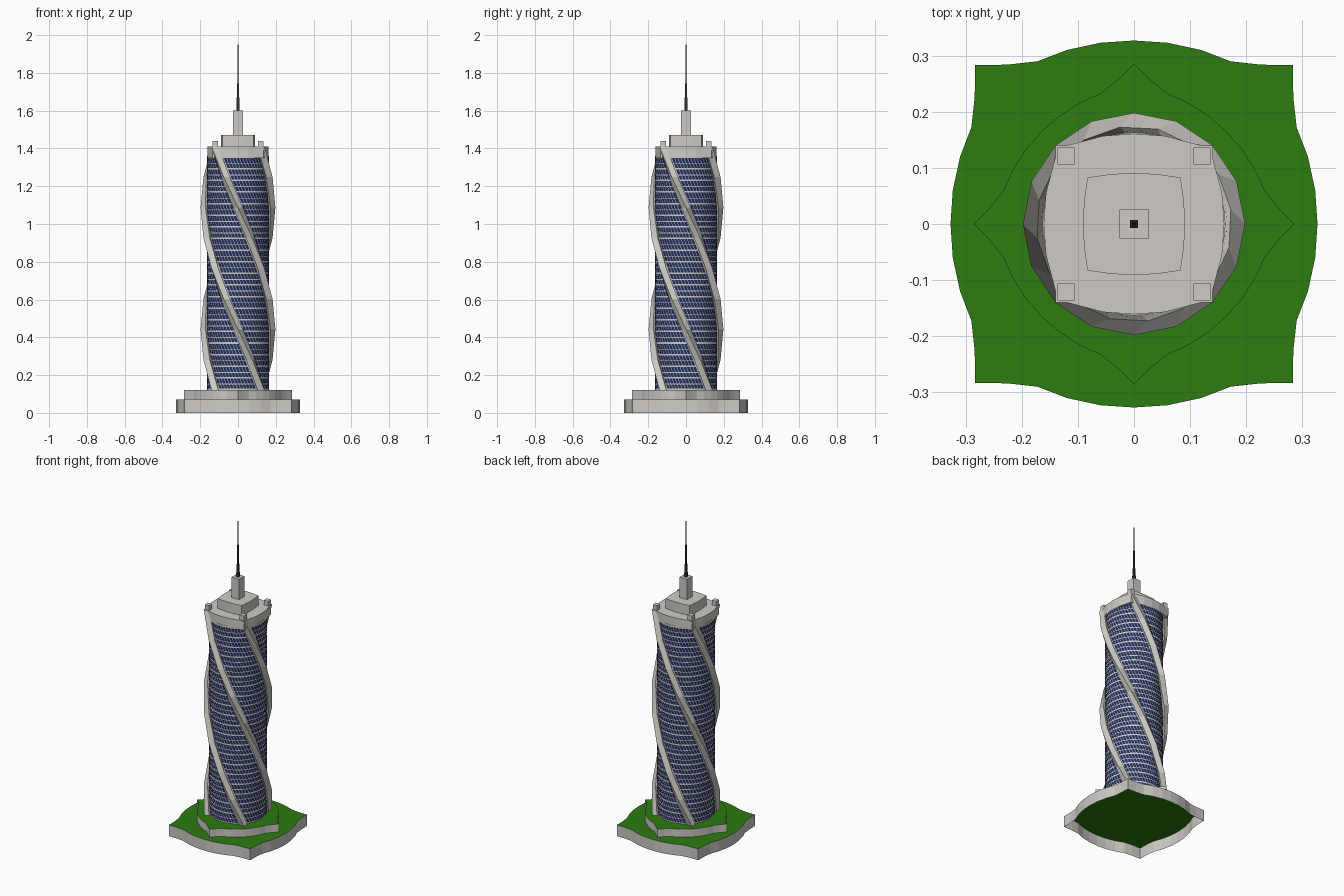
import bpy
import bmesh
from math import sin, cos, pi, radians
from mathutils import Matrix, Vector

if "Cube" in bpy.data.objects:
    bpy.data.objects.remove(bpy.data.objects["Cube"], do_unlink=True)


def material(name, rgb):
    m = bpy.data.materials.new(name)
    m.use_nodes = True
    m.diffuse_color = (*rgb, 1)
    m.node_tree.nodes["Principled BSDF"].inputs["Base Color"].default_value = (*rgb, 1)
    return m


stone = material("pale stone", (0.62, 0.60, 0.56))
grass = material("lawn green", (0.025, 0.20, 0.005))
glass = material("navy glass", (0.015, 0.027, 0.11))
metal = material("dark metal", (0.03, 0.03, 0.035))

Z0, Z1 = 0.12, 1.41      # twisting part of the tower


def twist(z):
    """Half a turn, clockwise from above, over the tower height."""
    return -pi * (z - Z0) / (Z1 - Z0)


def finish(name, bm, *mats):
    me = bpy.data.meshes.new(name)
    bm.to_mesh(me)
    bm.free()
    for m in mats:
        me.materials.append(m)
    ob = bpy.data.objects.new(name, me)
    bpy.context.collection.objects.link(ob)
    return ob


def loft(name, rings, mats, top=True, bottom=True, top_index=0):
    """Skin a list of equal rings, given from the bottom up."""
    bm = bmesh.new()
    vs = [[bm.verts.new(p) for p in ring] for ring in rings]
    n = len(vs[0])
    for a, b in zip(vs, vs[1:]):
        for i in range(n):
            j = (i + 1) % n
            bm.faces.new((a[i], a[j], b[j], b[i]))
    if top:
        bm.faces.new(vs[-1]).material_index = top_index
    if bottom:
        bm.faces.new(vs[0][::-1])
    return finish(name, bm, *mats)


def four_sided(side, scale=1.0, turn=0.0):
    """Repeat one side, from its middle to its corner, mirrored and turned."""
    full = [(-x, y) for x, y in side[:0:-1]] + side[:-1]
    pts = []
    for k in range(4):
        rot = Matrix.Rotation(turn - k * pi / 2, 2)
        pts += [rot @ Vector(p) * scale for p in full]
    return pts[::-1]


def prism(name, plan, z0, z1, mats, **kw):
    return loft(name, [[(x, y, z) for x, y in plan] for z in (z0, z1)], mats, **kw)


def square(h, cx=0.0, cy=0.0):
    return [(cx - h, cy - h), (cx + h, cy - h), (cx + h, cy + h), (cx - h, cy + h)]


# Two planted podium tiers with open undersides
podium = [(0, .327), (.06, .323), (.12, .31), (.172, .29), (.225, .284), (.283, .283)]
prism("podium_lower", four_sided(podium), 0, 0.07, (stone, grass),
      bottom=False, top_index=1)
prism("podium_upper", four_sided(podium, 0.7125, pi / 4), 0.07, Z0, (stone, grass),
      bottom=False, top_index=1)

# Round tower core
R, SIDES = 0.163, 48
core_plan = [(R * cos(2 * pi * i / SIDES), R * sin(2 * pi * i / SIDES)) for i in range(SIDES)]
prism("tower_core", core_plan, Z0, 1.36, (stone,))

# Glass panes in leaning columns, two rows to a floor
FLOORS, COLUMNS = 20, 12
floor_h = (1.35 - Z0) / FLOORS
step = radians(72) / COLUMNS
bm = bmesh.new()
for f in range(FLOORS):
    base = Z0 + f * floor_h
    half = floor_h / 2
    for low, high in ((base + 0.008, base + half), (base + half + 0.004, base + floor_h)):
        for side in range(4):
            for c in range(COLUMNS):
                a0 = side * pi / 2 - radians(36) + c * step + step * 0.08
                a1 = a0 + step * 0.84
                corners = ((a0, low), (a1, low), (a1, high), (a0, high))
                bm.faces.new([bm.verts.new(((R + .002) * cos(a + twist(z)),
                                            (R + .002) * sin(a + twist(z)), z))
                              for a, z in corners])
finish("window_panes", bm, glass)

# Four twisting corner ribs, each ending in a short post
SEGMENTS = 8
for k in range(4):
    rings = []
    for s in range(SEGMENTS + 1):
        z = Z0 + (Z1 - Z0) * s / SEGMENTS
        rot = Matrix.Rotation(twist(z) + k * pi / 2, 2)
        rings.append([(*(rot @ Vector(p)), z) for p in square(0.018, 0.122, 0.122)])
    loft(f"corner_rib_{k + 1}", rings, (stone,))
    centre = Matrix.Rotation(k * pi / 2, 2) @ Vector((0.121, 0.121))
    prism(f"roof_post_{k + 1}", square(0.015, *centre), Z1, 1.44, (stone,))

# Crown band, setback storey and mast base
crown = [(0, .161), (.055, .157), (.1, .145), (.136, .136)]
prism("crown", four_sided(crown), 1.35, Z1, (stone,))
setback = [(0, .091), (.04, .089), (.082, .083), (.083, .083)]
prism("setback_storey", four_sided(setback), Z1, 1.472, (stone,))
prism("mast_base", square(0.026), 1.472, 1.6, (stone,))

# Stepped tapering spire
profile = [(1.6, .0075), (1.68, .0065), (1.68, .0045), (1.8, .0035),
           (1.8, .0026), (1.95, .0018), (1.95, .0006), (2.0, .0004)]
loft("spire", [[(x, y, z) for x, y in square(h)] for z, h in profile], (metal,))
